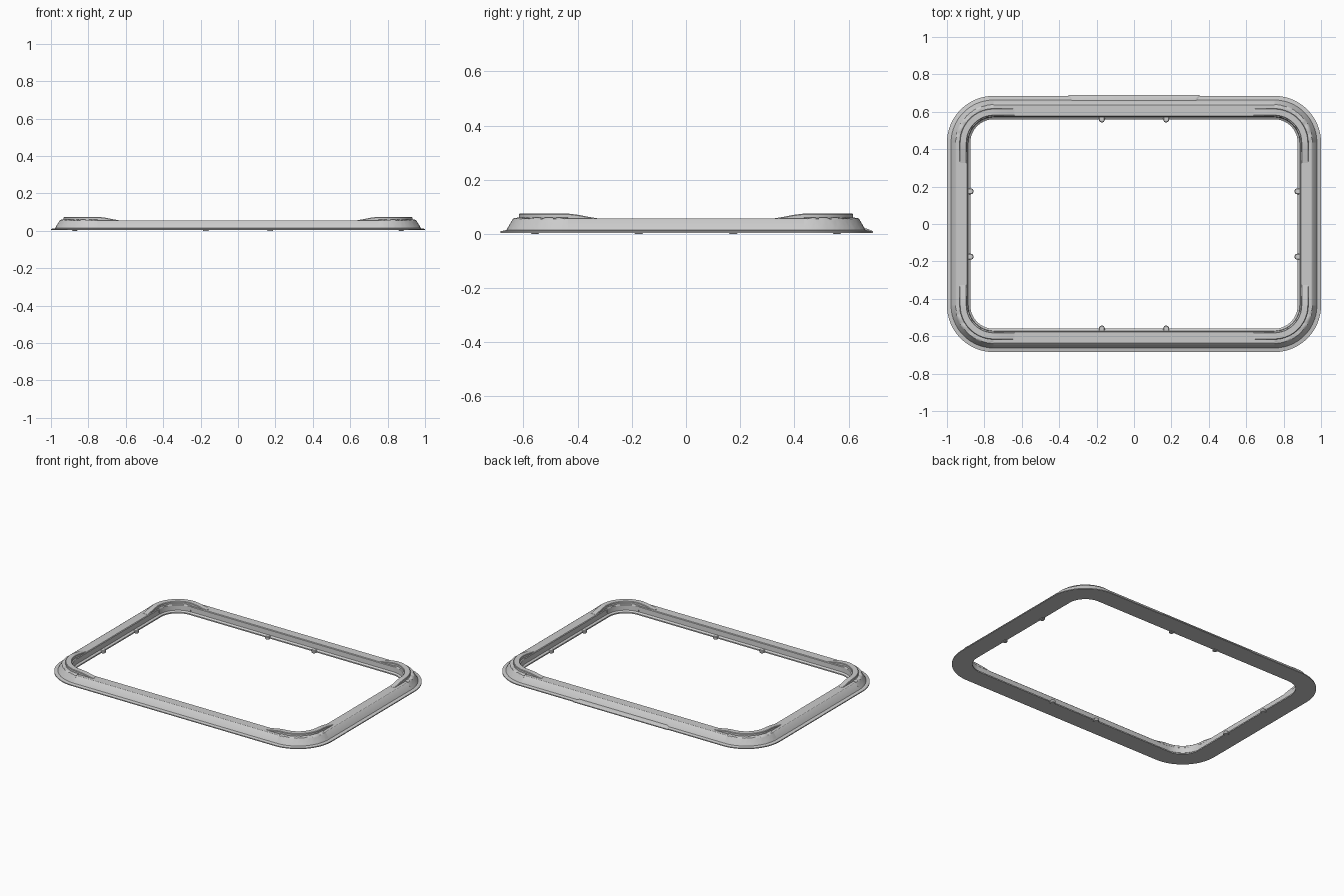
import bpy, bmesh, math
from mathutils import Vector, noise

if "Cube" in bpy.data.objects:
    bpy.data.objects.remove(bpy.data.objects["Cube"])

# Corner arc centre and outer radius of the rounded frame
CX, CY, R = 0.75, 0.435, 0.25

# Cross-section: (distance in from the outer edge, height)
RAIL = [(0, .004), (0, .010), (.022, .014), (.045, .053), (.050, .056),
        (.107, .056), (.111, .052), (.113, .020), (.125, .012), (.125, .004)]


def sweep(name, stations, angle=30):
    """Skin a list of closed rings and cap both ends."""
    bm = bmesh.new()
    rings = [[bm.verts.new(p) for p in ring] for ring in stations]
    n = len(rings[0])
    for a, b in zip(rings, rings[1:]):
        for i in range(n):
            j = (i + 1) % n
            bm.faces.new((a[i], a[j], b[j], b[i]))
    bm.faces.new(rings[0])
    bm.faces.new(rings[-1])
    bmesh.ops.recalc_face_normals(bm, faces=bm.faces)
    mesh = bpy.data.meshes.new(name)
    bm.to_mesh(mesh)
    bm.free()
    ob = bpy.data.objects.new(name, mesh)
    bpy.context.collection.objects.link(ob)
    bpy.context.view_layer.objects.active = ob
    ob.select_set(True)
    bpy.ops.object.shade_smooth_by_angle(angle=math.radians(angle))
    ob.select_set(False)
    return ob


def densify(profile, step):
    out = []
    for a, b in zip(profile, profile[1:] + profile[:1]):
        a, b = Vector(a), Vector(b)
        k = max(1, round((b - a).length / step))
        out += [tuple(a.lerp(b, i / k)) for i in range(k)]
    return out


def arc_point(d, z, t, sx, sy):
    r = R - d
    return Vector((sx * (CX + r * math.cos(t)), sy * (CY + r * math.sin(t)), z))


# Straight rails
for s, side in ((-1, "front"), (1, "back")):
    sweep(side + "_rail", [[(x, s * (CY + R - d), z) for d, z in RAIL]
                           for x in (-CX, CX)])
for s, side in ((-1, "left"), (1, "right")):
    sweep(side + "_rail", [[(s * (CX + R - d), y, z) for d, z in RAIL]
                           for y in (-CY, CY)])

# Corner guards with a shallow hammered relief on the sloped and top faces
guard = densify([(0, .004), (0, .010), (.022, .014), (.048, .058), (.056, .061),
                 (.107, .061), (.112, .055), (.114, .020), (.125, .012),
                 (.125, .004)], .007)


def guard_ring(t, sx, sy):
    ring = []
    for d, z in guard:
        p = arc_point(d, z, t, 1, 1)
        if .016 < z and d < .11:
            dist = noise.voronoi(p * 32)[0]
            groove = min(1, (dist[1] - dist[0]) * 4) - 1
            z += .004 * groove
            d -= .003 * groove * -1 if d < .05 else 0
        ring.append(arc_point(d, z, t, sx, sy))
    return ring


# Raised ribs that follow each corner and ramp down onto the rails
def rib_ring(d0, d1, top, place):
    c = .003
    return [place(d, z) for d, z in ((d0, .05), (d0, top - c), (d0 + c, top),
                                     (d1 - c, top), (d1, top - c), (d1, .05))]


RAMP = [(.11, .057), (.08, .062), (.04, .070), (.0, .075)]
for sx in (-1, 1):
    for sy in (-1, 1):
        tag = ("front" if sy < 0 else "back") + ("_left" if sx < 0 else "_right")
        sweep(tag + "_corner_guard",
              [guard_ring(math.pi / 2 * i / 48, sx, sy) for i in range(49)], 40)
        rings = []
        for back, top in RAMP:
            rings.append(rib_ring(.068, .106, top, lambda d, z: Vector(
                (sx * (CX + R - d), sy * (CY - back), z))))
        for i in range(1, 24):
            t = math.pi / 2 * i / 24
            rings.append(rib_ring(.068, .106, .075,
                                  lambda d, z: arc_point(d, z, t, sx, sy)))
        for back, top in reversed(RAMP):
            rings.append(rib_ring(.068, .106, top, lambda d, z: Vector(
                (sx * (CX - back), sy * (CY + R - d), z))))
        sweep(tag + "_corner_rib", rings)


# Small rounded retaining clips on the inner edge, two per side
def clip(name, x, y, inward):
    side = Vector((-inward.y, inward.x, 0))
    base = Vector((x, y, 0))
    outline = [(-.016, -.012)]
    outline += [(.016 * math.cos(a), .002 + .015 * math.sin(a))
                for a in (math.pi - math.pi * i / 12 for i in range(13))]
    outline += [(.016, -.012)]
    rings = []
    for z, k in ((0, .85), (.003, 1), (.016, 1), (.020, .8)):
        rings.append([base + side * u * k + inward * v * k + Vector((0, 0, z))
                      for u, v in outline])
    sweep(name, rings)


for s in (-1, 1):
    for k in (-1, 1):
        clip("long_side_clip", k * .172, s * .56, Vector((0, -s, 0)))
        clip("short_side_clip", s * .875, k * .175, Vector((-s, 0, 0)))

# Finger lip on the back edge
sweep("back_finger_lip",
      [[(-w, y, z), (w, y, z), (w, y2, z), (-w, y2, z)]
       for w, y, y2, z in ((.35, .69, .65, .004), (.35, .69, .65, .010),
                           (.325, .666, .65, .020))])
